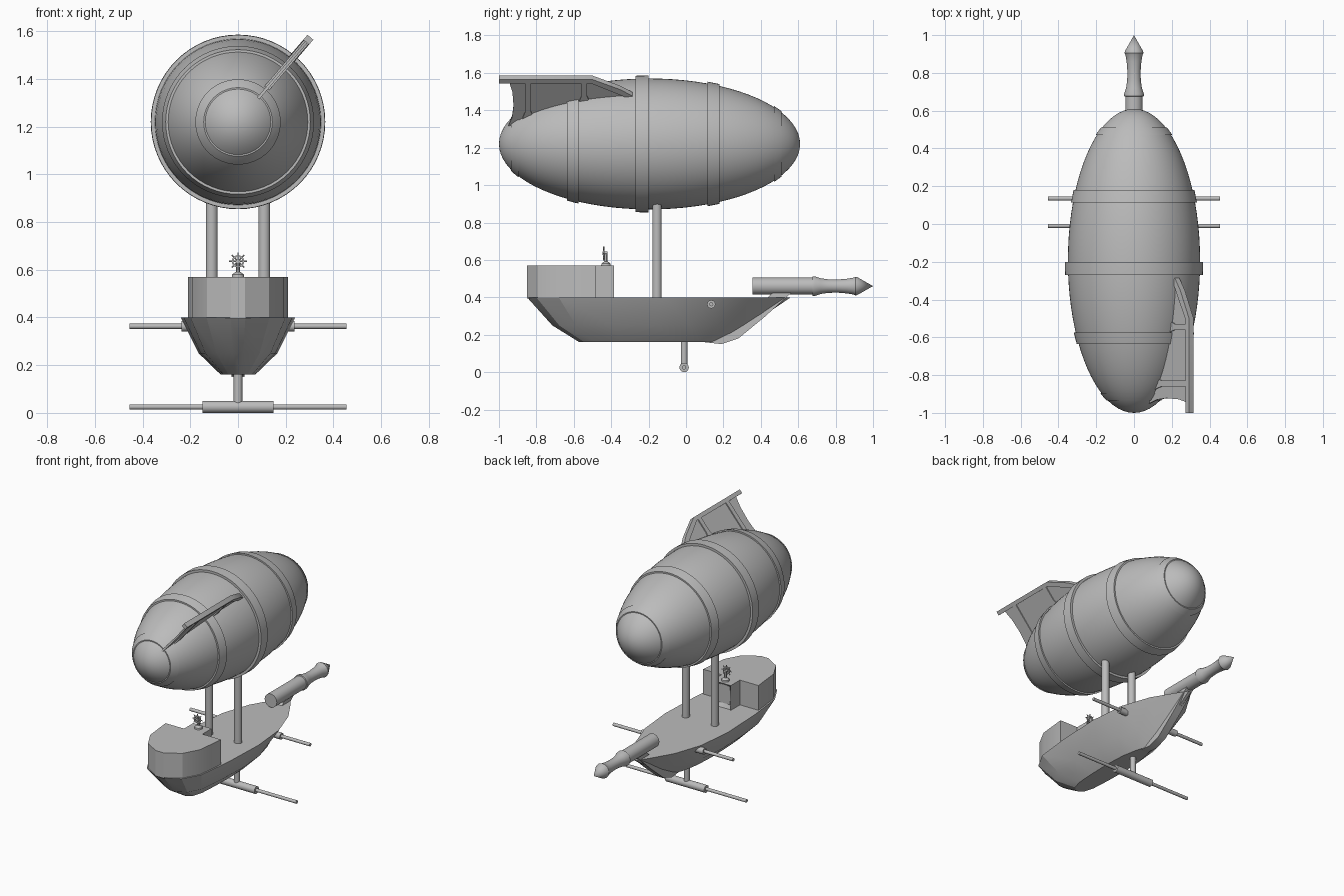
import bpy, bmesh, math
from mathutils import Vector, Matrix

if "Cube" in bpy.data.objects:
    bpy.data.objects.remove(bpy.data.objects["Cube"])

GREY = bpy.data.materials.new("plain_grey")
GREY.diffuse_color = (0.5, 0.5, 0.5, 1)
GREY.use_nodes = True
GREY.node_tree.nodes["Principled BSDF"].inputs["Base Color"].default_value = GREY.diffuse_color


def finish(name, bm, angle=30):
    bmesh.ops.recalc_face_normals(bm, faces=bm.faces)
    me = bpy.data.meshes.new(name)
    bm.to_mesh(me)
    bm.free()
    me.polygons.foreach_set("use_smooth", [True] * len(me.polygons))
    me.set_sharp_from_angle(angle=math.radians(angle))
    me.materials.append(GREY)
    ob = bpy.data.objects.new(name, me)
    bpy.context.collection.objects.link(ob)
    return ob


def lathe(name, profile, origin, axis, n=32, closed=False, angle=30):
    """Spin (distance along axis, radius) points around the axis."""
    bm = bmesh.new()
    rot = Vector((0, 0, 1)).rotation_difference(Vector(axis)).to_matrix()
    org = Vector(origin)
    rings = []
    for d, r in profile:
        if r < 1e-5:
            rings.append([bm.verts.new(org + rot @ Vector((0, 0, d)))])
        else:
            rings.append([bm.verts.new(org + rot @ Vector((
                r * math.cos(math.tau * i / n), r * math.sin(math.tau * i / n), d))) for i in range(n)])
    pairs = list(zip(rings, rings[1:]))
    if closed:
        pairs.append((rings[-1], rings[0]))
    for a, b in pairs:
        for i in range(n):
            j = (i + 1) % n
            quad = [a[i % len(a)], a[j % len(a)], b[j % len(b)], b[i % len(b)]]
            bm.faces.new(list(dict.fromkeys(quad)))
    if not closed:
        for ring in (rings[0], rings[-1]):
            if len(ring) > 2:
                bm.faces.new(ring)
    return finish(name, bm, angle)


def rod(name, a, b, r, n=20):
    a, b = Vector(a), Vector(b)
    return lathe(name, [(0, r), ((b - a).length, r)], a, (b - a).normalized(), n)


def slab(name, points, u, v, depth, origin=(0, 0, 0)):
    """Extrude a 2D outline (in axes u, v) symmetrically by depth along u x v."""
    u, v, o = Vector(u), Vector(v), Vector(origin)
    w = u.cross(v).normalized() * depth / 2
    bm = bmesh.new()
    lo = [bm.verts.new(o + u * p + v * q - w) for p, q in points]
    hi = [bm.verts.new(o + u * p + v * q + w) for p, q in points]
    bm.faces.new(lo)
    bm.faces.new(hi)
    for i in range(len(lo)):
        j = (i + 1) % len(lo)
        bm.faces.new((lo[i], lo[j], hi[j], hi[i]))
    return finish(name, bm)


# ---- balloon envelope with raised bands
CY, CZ, LEN, RAD = -0.195, 1.22, 0.805, 0.35


def surf(y):
    return RAD * math.sqrt(max(0, 1 - ((y - CY) / LEN) ** 2))


steps = 40
lathe("balloon", [(CY - LEN * math.cos(math.pi * i / steps), RAD * math.sin(math.pi * i / steps))
                  for i in range(steps + 1)], (0, 0, CZ), (0, 1, 0), 64)
for name, y0, y1, lift in (("middle_band", -0.27, -0.2, 0.016), ("front_band", -0.635, -0.575, 0.01),
                           ("rear_band", 0.115, 0.18, 0.01), ("front_cap_ring", -0.935, -0.895, 0.006),
                           ("rear_cap_ring", 0.47, 0.51, 0.006)):
    ys = [y0 + (y1 - y0) * k / 4 for k in range(5)]
    prof = [(y, surf(y) + lift) for y in ys] + [(y, surf(y) - 0.012) for y in reversed(ys)]
    lathe(name, prof, (0, 0, CZ), (0, 1, 0), 64, closed=True)

# ---- tail fin: thin panel with a thicker frame, tilted to one side
UP = Vector((0.65, 0, 0.76)).normalized()
ALONG = Vector((0, 1, 0))


def fin_part(name, pts, depth):
    slab(name, pts, ALONG, UP, depth, (0, 0, CZ))


fin_part("fin_panel", [(-0.99, 0.455), (-0.945, 0.44), (-0.928, 0.37), (-0.922, 0.27), (-0.93, 0.19),
                       (-0.95, 0.13), (-0.84, 0.18), (-0.6, 0.28), (-0.3, 0.335), (-0.3, 0.36),
                       (-0.5, 0.455)], 0.012)
fin_part("fin_top_bar", [(-1.0, 0.467), (-1.0, 0.44), (-0.51, 0.44), (-0.31, 0.335), (-0.285, 0.35),
                         (-0.35, 0.395), (-0.5, 0.467)], 0.032)
for name, y in (("fin_front_post", -0.845), ("fin_rear_post", -0.545)):
    r = surf(y)
    fin_part(name, [(y - 0.03, r - 0.02), (y + 0.03, r - 0.01), (y + 0.016, r + 0.03), (y + 0.016, 0.445),
                    (y - 0.016, 0.445), (y - 0.016, r + 0.025)], 0.026)

# ---- hull: three outlines lofted from deck down to the flat bottom
stations = [(0, 0.13), (0.035, 0.55), (0.12, 0.83), (0.3, 0.95), (0.52, 1), (0.7, 0.9),
            (0.84, 0.62), (0.94, 0.27), (1, 0.04)]
bm = bmesh.new()
levels = []
for z, y0, y1, w in ((0.40, -0.85, 0.56, 0.24), (0.25, -0.715, 0.34, 0.165), (0.16, -0.57, 0.2, 0.072)):
    right = [(f * w, y0 + t * (y1 - y0)) for t, f in stations]
    outline = right + [(-x, y) for x, y in reversed(right)]
    levels.append([bm.verts.new((x, y, z)) for x, y in outline])
for a, b in zip(levels, levels[1:]):
    for i in range(len(a)):
        j = (i + 1) % len(a)
        bm.faces.new((a[i], a[j], b[j], b[i]))
bm.faces.new(levels[0])
bm.faces.new(levels[-1])
finish("hull", bm, 20)

# ---- stern cabin with a projecting middle block and a recessed doorway
half = [(0.03, -0.85), (0.13, -0.79), (0.19, -0.68), (0.21, -0.485), (0.07, -0.485), (0.07, -0.385)]
cabin = slab("stern_cabin", half + [(-x, y) for x, y in reversed(half)],
             (1, 0, 0), (0, 1, 0), 0.175, (0, 0, 0.4825))
bm = bmesh.new()
bm.from_mesh(cabin.data)
door = [f for f in bm.faces if f.normal.y > 0.9 and f.calc_center_median().y > -0.4]
bmesh.ops.inset_region(bm, faces=door, thickness=0.035)
bmesh.ops.translate(bm, verts=list({v for f in door for v in f.verts}), vec=(0, -0.03, 0))
bm.to_mesh(cabin.data)
bm.free()

# ---- steering wheel on its stand
rod("wheel_stand", (0, -0.428, 0.565), (0, -0.428, 0.635), 0.008, 12)
lathe("wheel_base", [(0, 0.026), (0.012, 0.024), (0.022, 0.012), (0.024, 0)], (0, -0.428, 0.568), (0, 0, 1), 16)
rod("wheel_hub", (0, -0.447, 0.635), (0, -0.42, 0.635), 0.009, 12)
lathe("wheel_rim", [(-0.004, 0.019), (-0.004, 0.026), (0.004, 0.026), (0.004, 0.019)],
      (0, -0.44, 0.635), (0, 1, 0), 24, closed=True)
for k in range(4):
    d = Vector((math.cos(k * math.pi / 4), 0, math.sin(k * math.pi / 4))) * 0.037
    c = Vector((0, -0.44, 0.635))
    rod("wheel_spoke", c - d, c + d, 0.003, 8)

# ---- stem plank and bowsprit
slab("stem", [(0.1, 0.16), (0.19, 0.15), (0.28, 0.18), (0.42, 0.295), (0.57, 0.43), (0.47, 0.43),
              (0.3, 0.27), (0.2, 0.2)], (0, 1, 0), (0, 0, 1), 0.055)
lathe("bowsprit", [(0.355, 0.046), (0.675, 0.046), (0.677, 0.052), (0.69, 0.052), (0.72, 0.042), (0.76, 0.036),
                   (0.81, 0.035), (0.86, 0.039), (0.895, 0.045), (0.905, 0.05), (0.915, 0.048), (1.0, 0)],
      (0, 0, 0.46), (0, 1, 0), 32)

# ---- masts and side guns, mirrored
for s in (-1, 1):
    rod("mast", (s * 0.11, -0.155, 0.39), (s * 0.11, -0.155, 0.95), 0.025, 24)
    rod("side_gun_mount", (s * 0.17, 0.135, 0.363), (s * 0.237, 0.135, 0.363), 0.022)
    rod("side_gun_barrel", (s * 0.2, 0.135, 0.363), (s * 0.455, 0.135, 0.363), 0.011)
    rod("lower_gun_barrel", (s * 0.14, -0.01, 0.025), (s * 0.455, -0.01, 0.025), 0.011)

# ---- lower gun body hung under the keel
rod("lower_gun_body", (-0.148, -0.01, 0.025), (0.148, -0.01, 0.025), 0.025, 24)
rod("lower_gun_post", (0, -0.01, 0.025), (0, -0.01, 0.17), 0.018)
